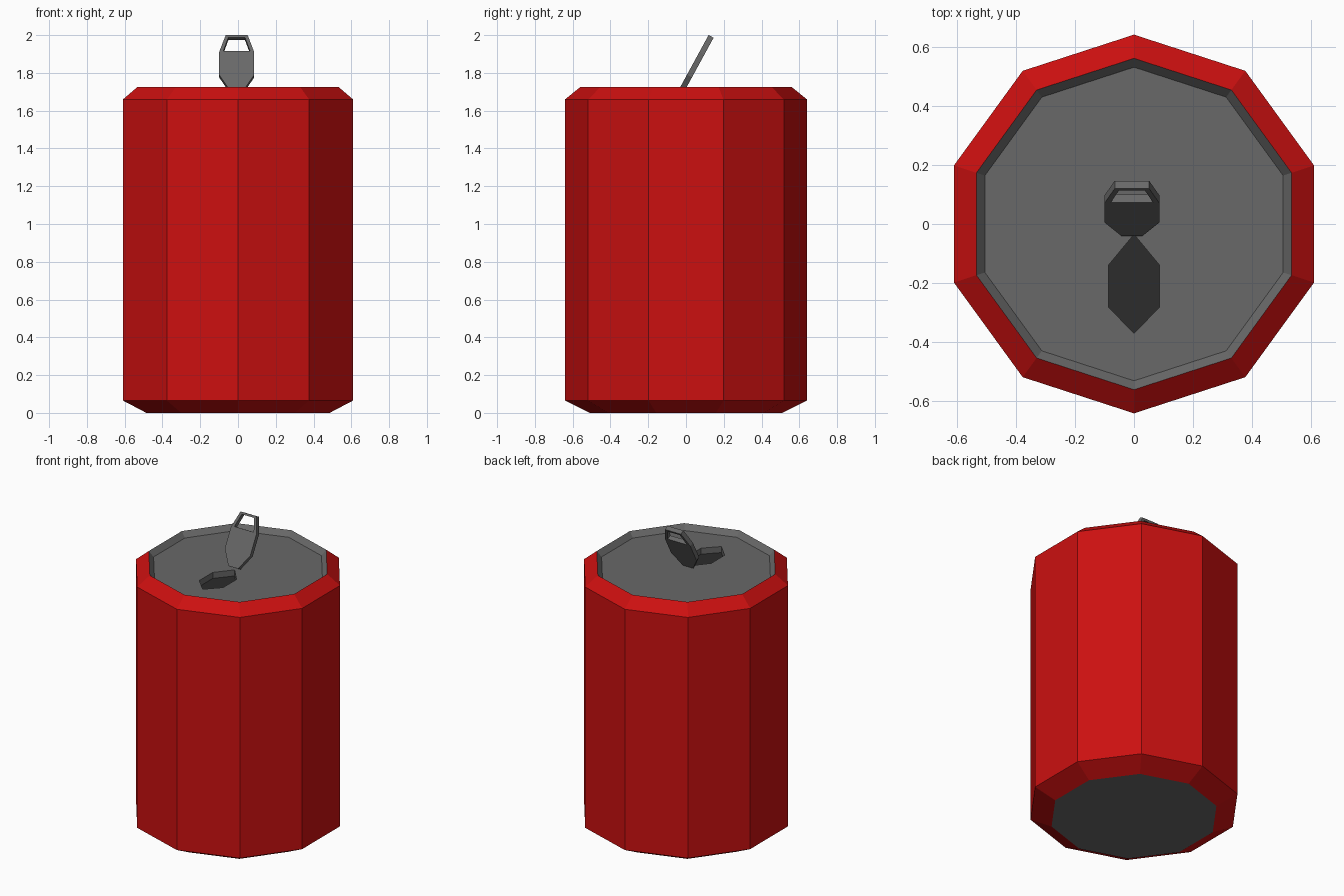
import bpy, bmesh
from math import sin, cos, pi, radians

if "Cube" in bpy.data.objects:
    bpy.data.objects.remove(bpy.data.objects["Cube"])

SIDES = 10


def material(name, rgb):
    m = bpy.data.materials.new(name)
    m.diffuse_color = (*rgb, 1)
    m.use_nodes = True
    m.node_tree.nodes["Principled BSDF"].inputs["Base Color"].default_value = m.diffuse_color
    return m


RED = material("red_paint", (0.6, 0.005, 0.005))
METAL = material("grey_metal", (0.14, 0.14, 0.14))
DARK = material("dark_opening", (0.025, 0.025, 0.025))


def ring(bm, r, z):
    return [bm.verts.new((r * cos(pi / 2 + 2 * pi * i / SIDES),
                          r * sin(pi / 2 + 2 * pi * i / SIDES), z))
            for i in range(SIDES)]


def bridge(bm, a, b):
    n = len(a)
    for i in range(n):
        j = (i + 1) % n
        bm.faces.new((a[i], a[j], b[j], b[i]))


def finish(bm, name, mat):
    me = bpy.data.meshes.new(name)
    bm.normal_update()
    bm.to_mesh(me)
    bm.free()
    me.materials.append(mat)
    ob = bpy.data.objects.new(name, me)
    bpy.context.collection.objects.link(ob)
    return ob


# Can wall with bevelled shoulders
bm = bmesh.new()
rings = [ring(bm, r, z) for r, z in
         ((0.51, 0), (0.64, 0.065), (0.64, 1.66), (0.56, 1.725))]
for a, b in zip(rings, rings[1:]):
    bridge(bm, a, b)
finish(bm, "can_wall", RED)

# Flat base
bm = bmesh.new()
bm.faces.new(ring(bm, 0.51, 0)[::-1])
finish(bm, "can_base", METAL)

# Sunken lid with a six-sided drinking opening
opening = [(0, -0.035), (-0.087, -0.14), (-0.087, -0.28),
           (0, -0.37), (0.087, -0.28), (0.087, -0.14)]
LID_Z, POCKET_Z = 1.69, 1.65
bm = bmesh.new()
rim, floor = ring(bm, 0.56, 1.725), ring(bm, 0.53, LID_Z)
hole = [bm.verts.new((x, y, LID_Z)) for x, y in opening]
edges = [bm.edges.new((loop[i - 1], loop[i]))
         for loop in (floor, hole) for i in range(len(loop))]
bmesh.ops.triangle_fill(bm, edges=edges, use_beauty=True, use_dissolve=False)
pocket = [bm.verts.new((x, y, POCKET_Z)) for x, y in opening]
bridge(bm, rim, floor)
bridge(bm, hole, pocket)
bmesh.ops.recalc_face_normals(bm, faces=bm.faces)
if sum(f.normal.z * f.calc_area() for f in bm.faces) < 0:
    bmesh.ops.reverse_faces(bm, faces=bm.faces)
finish(bm, "lid", METAL)

# Dark floor of the opening
bm = bmesh.new()
bm.faces.new([bm.verts.new((x, y, POCKET_Z)) for x, y in opening])
finish(bm, "opening_floor", DARK)

# Raised pull tab with a finger hole, mirrored from half outlines
cu = bpy.data.curves.new("pull_tab", 'CURVE')
cu.dimensions = '2D'
cu.fill_mode = 'BOTH'
cu.extrude = 0.015
for half in ([(0.036, 0), (0.093, 0.095), (0.093, 0.231), (0.058, 0.334)],
             [(0.071, 0.237), (0.044, 0.32)]):
    pts = half + [(-x, u) for x, u in reversed(half)]
    sp = cu.splines.new('POLY')
    sp.points.add(len(pts) - 1)
    for p, (x, u) in zip(sp.points, pts):
        p.co = (x, u, 0, 1)
    sp.use_cyclic_u = True
cu.materials.append(METAL)
tab = bpy.data.objects.new("pull_tab", cu)
bpy.context.collection.objects.link(tab)
tab.location = (-0.007, -0.027, 1.70)
tab.rotation_euler.x = radians(61.4)
bpy.context.view_layer.objects.active = tab
tab.select_set(True)
bpy.ops.object.convert(target='MESH')
bpy.ops.object.shade_flat()
